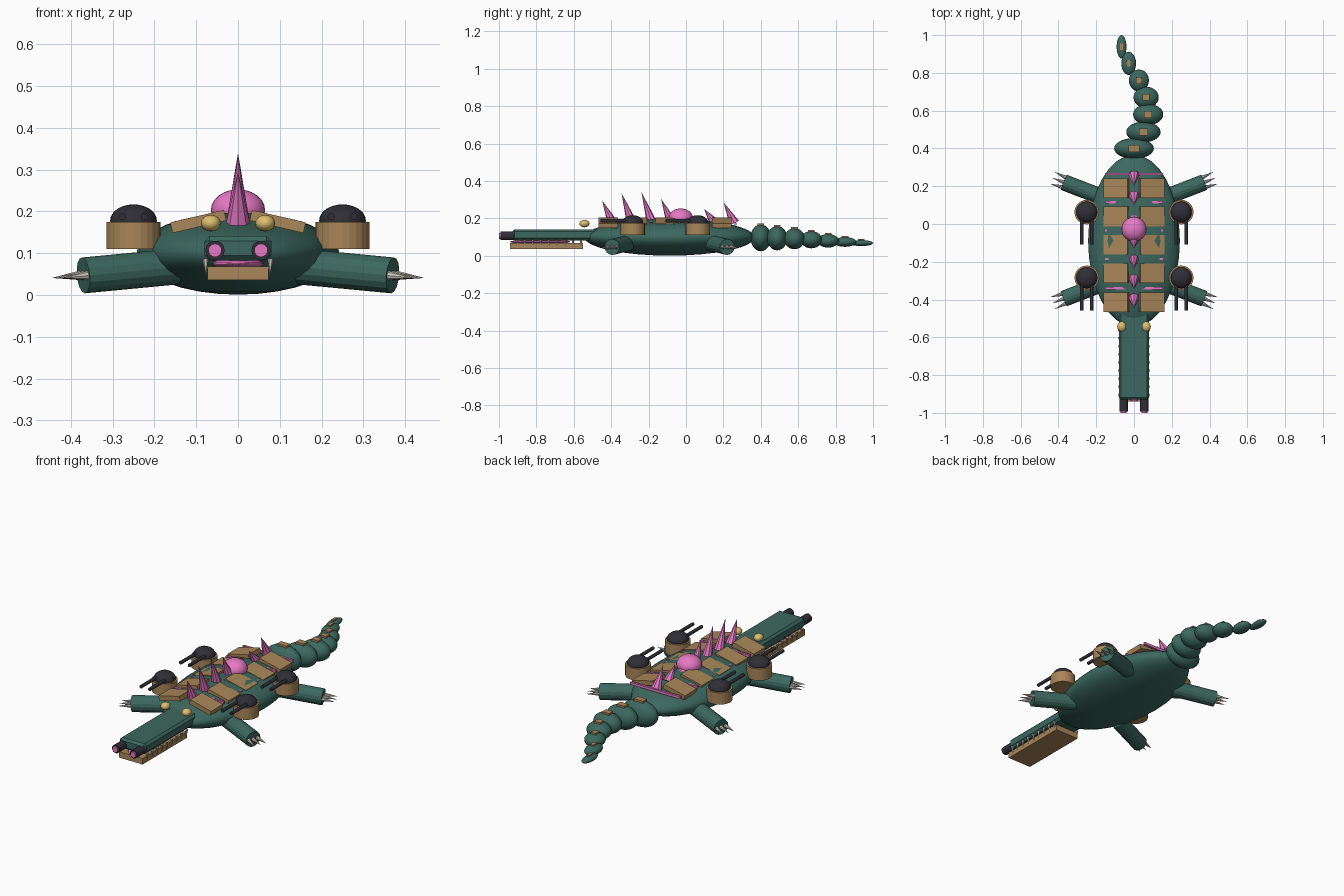
import bpy
from mathutils import Vector

if "Cube" in bpy.data.objects:
    bpy.data.objects.remove(bpy.data.objects["Cube"])

def mat(name, r, g, b):
    m = bpy.data.materials.new(name)
    m.diffuse_color = (r, g, b, 1)
    m.use_nodes = True
    m.node_tree.nodes["Principled BSDF"].inputs["Base Color"].default_value = m.diffuse_color
    return m

GREEN = mat("green_hide", 0.045, 0.14, 0.115)
TAN = mat("tan_armour", 0.40, 0.24, 0.10)
PINK = mat("pink", 0.80, 0.19, 0.56)
DARK = mat("dark_metal", 0.03, 0.028, 0.038)
GOLD = mat("gold", 0.72, 0.52, 0.16)
BONE = mat("bone", 0.62, 0.58, 0.53)

def finish(name, m):
    o = bpy.context.object
    o.name = name
    o.data.materials.append(m)
    return o

def ball(name, m, loc, size, seg=24, rings=12, smooth=True):
    bpy.ops.mesh.primitive_uv_sphere_add(segments=seg, ring_count=rings, location=loc)
    o = finish(name, m)
    o.scale = size
    if smooth:
        bpy.ops.object.shade_smooth_by_angle()
    return o

def box(name, m, loc, size, tilt=0.0, bevel=0.0):
    bpy.ops.mesh.primitive_cube_add(size=1, location=loc, rotation=(0, tilt, 0))
    o = finish(name, m)
    o.scale = size
    bpy.ops.object.transform_apply(location=False, rotation=False, scale=True)
    if bevel:
        b = o.modifiers.new("bevel", 'BEVEL')
        b.width = bevel
        b.segments = 1
    return o

def rod(name, m, a, b, r1, r2=None, sides=16):
    # cylinder, or cone when r2 is given, running from a to b
    a, b = Vector(a), Vector(b)
    d = b - a
    bpy.ops.mesh.primitive_cone_add(vertices=sides, radius1=r1, radius2=r1 if r2 is None else r2,
                                    depth=d.length, location=(a + b) / 2,
                                    rotation=d.to_track_quat('Z', 'Y').to_euler())
    return finish(name, m)

# body
ball("body", GREEN, (0, -0.088, 0.099), (0.243, 0.455, 0.098), 32, 16)

# head: snout, jaw, tongue
box("snout", GREEN, (0, -0.69, 0.112), (0.16, 0.48, 0.058), bevel=0.012)
box("lower_jaw", TAN, (0, -0.745, 0.052), (0.146, 0.39, 0.033))
ball("tongue", PINK, (0, -0.78, 0.075), (0.062, 0.16, 0.014))

for s in (-1, 1):
    # eyes, snout cannons and teeth
    ball("eye", GOLD, (s * 0.065, -0.543, 0.172), (0.024, 0.027, 0.02), 16, 8)
    rod("snout_cannon", DARK, (s * 0.055, -0.88, 0.107), (s * 0.055, -0.993, 0.107), 0.023)
    rod("cannon_glow", PINK, (s * 0.055, -0.98, 0.107), (s * 0.055, -1.0, 0.107), 0.016)
    for i in range(9):
        y = -0.905 + i * 0.043
        rod("tooth", BONE, (s * 0.078, y, 0.087), (s * 0.076, y, 0.045), 0.008, 0, 6)

    # legs with three claws each
    for hip_y, foot_y in ((-0.31, -0.395), (0.135, 0.22)):
        hip = Vector((s * 0.15, hip_y, 0.068))
        foot = Vector((s * 0.37, foot_y, 0.047))
        rod("leg", GREEN, hip, foot, 0.043)
        d = (foot - hip).normalized()
        side = Vector((-d.y, d.x, 0)).normalized()
        for k in (-1, 0, 1):
            p = foot + side * 0.026 * k - d * 0.006
            rod("claw", BONE, p, p + d * 0.075 + side * 0.008 * k, 0.012, 0, 8)

    # gun turrets on the flanks
    for y in (-0.285, 0.063):
        x = s * 0.25
        rod("turret_base", TAN, (x, y, 0.11), (x, y, 0.175), 0.065, sides=24)
        ball("turret_dome", DARK, (x, y, 0.178), (0.056, 0.056, 0.039))
        for k in (-1, 1):
            rod("turret_barrel", DARK, (x + k * 0.027, y - 0.02, 0.188),
                (x + k * 0.027, y - 0.172, 0.188), 0.009, sides=12)

    # back plates
    for y in (0.19, 0.04, -0.11, -0.26, -0.415):
        box("back_plate", TAN, (s * 0.095, y, 0.176), (0.132, 0.104, 0.026), s * 0.23)

# glowing bands between plates
for y in (0.265, 0.115, -0.035, -0.185, -0.34):
    box("back_band", PINK, (0, y, 0.17), (0.305, 0.012, 0.014))

# back dome and forward-leaning spikes
ball("back_dome", PINK, (0, -0.028, 0.203), (0.065, 0.065, 0.05))
for y, top in ((-0.40, 0.295), (-0.297, 0.335), (-0.19, 0.34), (-0.085, 0.305),
               (0.02, 0.24), (0.145, 0.25), (0.25, 0.285)):
    rod("back_spike", PINK, (0, y + 0.008, 0.175), (0, y - 0.048, top), 0.028, 0, 8)

# curving tail of shrinking segments, each with a plate
tail = [(0, 0.40, 0.096, 0.105, 0.055, 0.072), (0.05, 0.487, 0.094, 0.091, 0.055, 0.065),
        (0.075, 0.58, 0.091, 0.08, 0.056, 0.056), (0.064, 0.67, 0.086, 0.067, 0.057, 0.046),
        (0.026, 0.76, 0.080, 0.053, 0.058, 0.036), (-0.028, 0.85, 0.074, 0.039, 0.061, 0.026),
        (-0.066, 0.938, 0.068, 0.026, 0.062, 0.016)]
for x, y, z, rx, ry, rz in tail:
    ball("tail_segment", GREEN, (x, y, z), (rx, ry, rz))
    box("tail_plate", TAN, (x, y, z + rz), (rx * 0.54, 0.035, 0.012))
